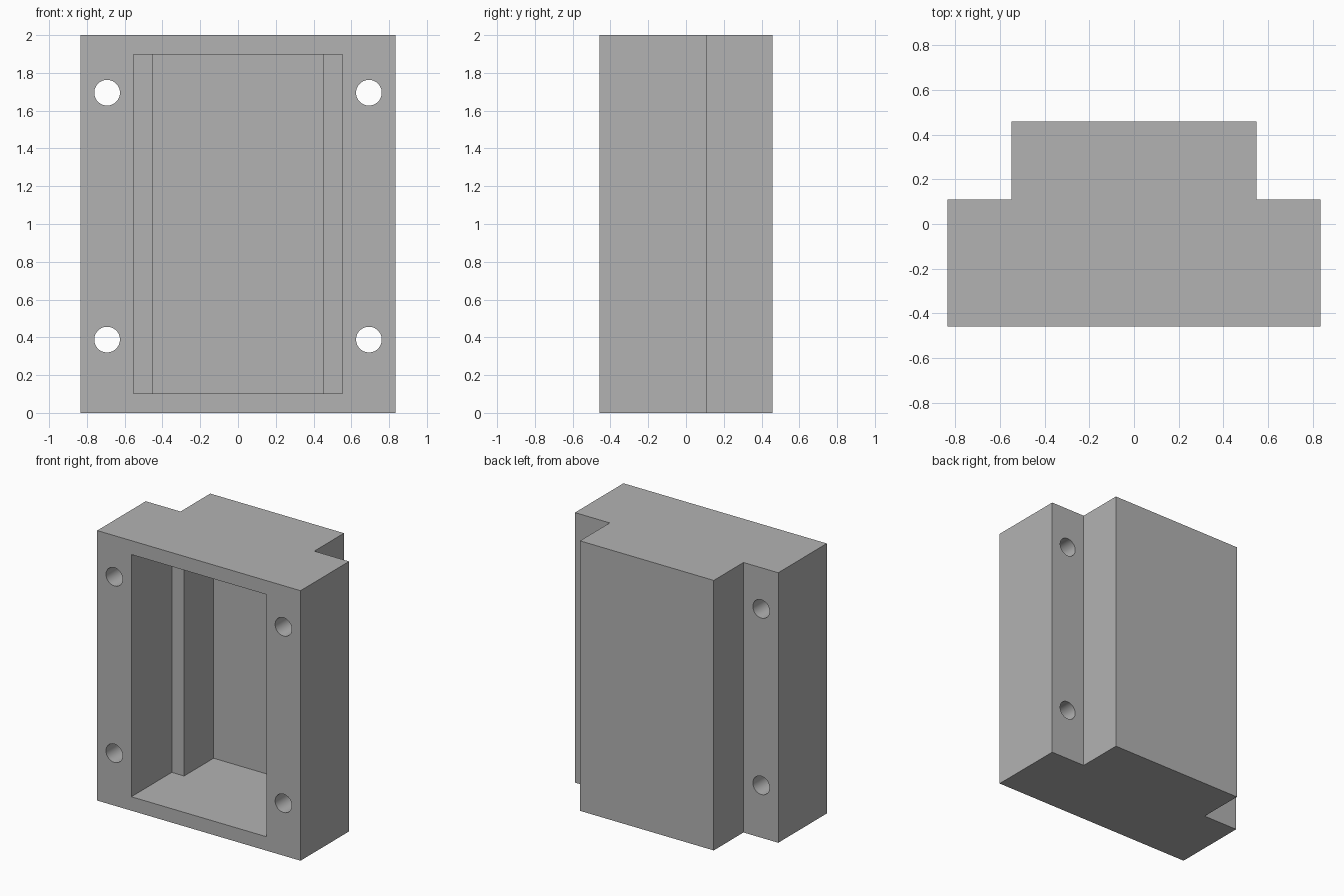
import bpy
import bmesh
from math import pi
from mathutils import Matrix

cube = bpy.data.objects.get("Cube")
if cube:
    bpy.data.objects.remove(cube, do_unlink=True)

HEIGHT = 2.0
HALF_W, BODY_W = 0.833, 0.548
FRONT, FLANGE_BACK, BACK = -0.458, 0.11, 0.458
WALL = 0.103

grey = bpy.data.materials.new("mid grey")
grey.use_nodes = True
colour = (0.45, 0.45, 0.45, 1)
grey.diffuse_color = colour
grey.node_tree.nodes["Principled BSDF"].inputs["Base Color"].default_value = colour


def add_object(name, bm):
    bmesh.ops.recalc_face_normals(bm, faces=bm.faces)
    mesh = bpy.data.meshes.new(name)
    bm.to_mesh(mesh)
    bm.free()
    mesh.materials.append(grey)
    obj = bpy.data.objects.new(name, mesh)
    bpy.context.collection.objects.link(obj)
    return obj


def stepped_prism(name, wide, narrow, y0, y1, y2, z0, z1):
    """Extrude a T-shaped plan, wide in front and narrow behind."""
    half = [(wide, y0), (wide, y1), (narrow, y1), (narrow, y2)]
    plan = half + [(-x, y) for x, y in reversed(half)]
    bm = bmesh.new()
    face = bm.faces.new([bm.verts.new((x, y, z0)) for x, y in plan])
    top = bmesh.ops.extrude_face_region(bm, geom=[face])["geom"]
    bmesh.ops.translate(bm, vec=(0, 0, z1 - z0),
                        verts=[v for v in top if isinstance(v, bmesh.types.BMVert)])
    return add_object(name, bm)


def cut(target, cutter):
    cutter.hide_render = True
    mod = target.modifiers.new(cutter.name, 'BOOLEAN')
    mod.operation = 'DIFFERENCE'
    mod.solver = 'EXACT'
    mod.object = cutter
    bpy.context.view_layer.objects.active = target
    bpy.ops.object.modifier_apply(modifier=mod.name)
    bpy.data.objects.remove(cutter, do_unlink=True)


# Housing with side flanges
housing = stepped_prism("housing", HALF_W, BODY_W, FRONT, FLANGE_BACK, BACK, 0, HEIGHT)

# Stepped cavity, open at the front
cut(housing, stepped_prism("cavity_cutter", 0.553, 0.452, FRONT - 0.1, 0.015, 0.36,
                           WALL, HEIGHT - WALL))

# Four screw holes through the flanges
bm = bmesh.new()
for x in (-0.693, 0.693):
    for z in (0.388, 1.695):
        bmesh.ops.create_cone(bm, cap_ends=True, segments=48, radius1=0.068,
                              radius2=0.068, depth=1.0,
                              matrix=Matrix.Translation((x, -0.17, z))
                              @ Matrix.Rotation(pi / 2, 4, 'X'))
cut(housing, add_object("screw_hole_cutter", bm))

# Smooth hole walls, crisp box edges
bpy.ops.object.select_all(action='DESELECT')
housing.select_set(True)
bpy.context.view_layer.objects.active = housing
bpy.ops.object.shade_smooth_by_angle(angle=pi / 6)
